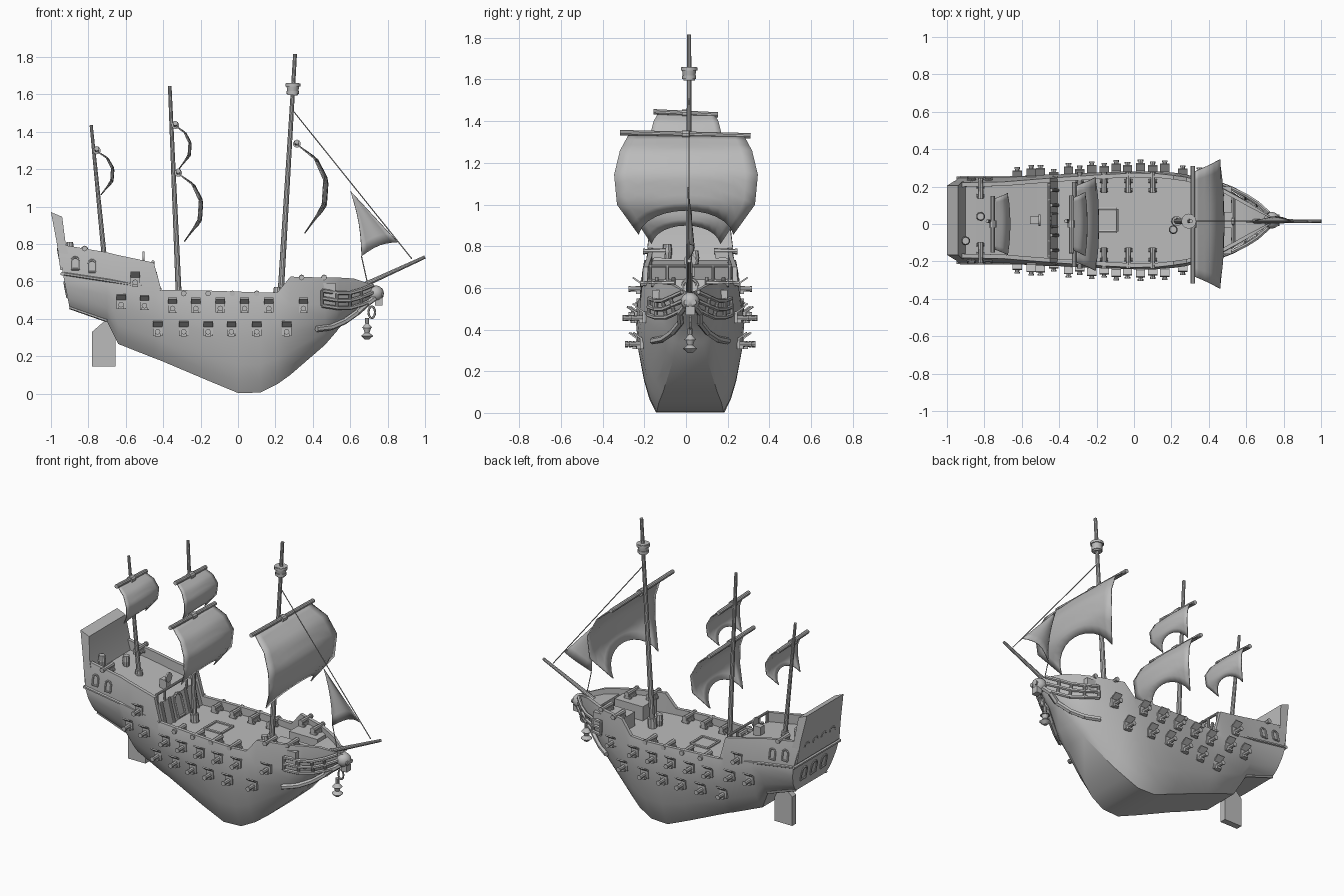
import bpy, bmesh, math
from mathutils import Matrix, Vector

if "Cube" in bpy.data.objects:
    bpy.data.objects.remove(bpy.data.objects["Cube"])

grey = bpy.data.materials.new("plain_grey")
grey.use_nodes = True
grey.diffuse_color = (0.5, 0.5, 0.5, 1)
grey.node_tree.nodes["Principled BSDF"].inputs["Base Color"].default_value = (0.5, 0.5, 0.5, 1)
MID = 0.02   # hull centre line


def finish(bm, name, y=MID, thick=0):
    bmesh.ops.recalc_face_normals(bm, faces=bm.faces)
    mesh = bpy.data.meshes.new(name)
    bm.to_mesh(mesh)
    bm.free()
    mesh.materials.append(grey)
    ob = bpy.data.objects.new(name, mesh)
    ob.location.y = y
    bpy.context.collection.objects.link(ob)
    if thick:
        ob.modifiers.new("thickness", "SOLIDIFY").thickness = thick
    bpy.ops.object.select_all(action="DESELECT")
    ob.select_set(True)
    bpy.context.view_layer.objects.active = ob
    bpy.ops.object.shade_smooth_by_angle(angle=math.radians(35))
    return ob


def box(bm, centre, size, rot=None):
    m = Matrix.Translation(centre) @ (rot or Matrix()) @ Matrix.Diagonal((*size, 1))
    bmesh.ops.create_cube(bm, size=1, matrix=m)


def rod(bm, a, b, r, r2=None, sides=10):
    a, b = Vector(a), Vector(b)
    turn = (b - a).to_track_quat("Z", "Y").to_matrix().to_4x4()
    bmesh.ops.create_cone(bm, cap_ends=True, segments=sides, radius1=r, radius2=r if r2 is None else r2,
                          depth=(b - a).length, matrix=Matrix.Translation((a + b) / 2) @ turn)


def path(bm, pts, r, closed=False):
    for a, b in zip(pts, pts[1:] + (pts[:1] if closed else [])):
        rod(bm, a, b, r, sides=6)


def loft(bm, rings):
    rows = [[bm.verts.new(p) for p in ring] for ring in rings]
    n = len(rows[0])
    for a, b in zip(rows, rows[1:]):
        for i in range(n):
            bm.faces.new((a[i], a[(i + 1) % n], b[(i + 1) % n], b[i]))
    bm.faces.new(rows[0])
    bm.faces.new(rows[-1])


# Hull stations: x, keel z, floor half width, wale half width, rail half width, wale z, rail z
STATIONS = [(-.9, .455, .15, .23, .2, .63, .8), (-.7, .385, .15, .23, .205, .6, .755),
            (-.64, .265, .12, .235, .21, .58, .74), (-.45, .19, .14, .245, .225, .52, .7),
            (-.41, .175, .14, .245, .228, .5, .555), (-.15, .065, .16, .258, .245, .46, .55),
            (0, .003, .165, .262, .252, .46, .545), (.12, .005, .16, .262, .25, .46, .54),
            (.21, .05, .15, .255, .24, .46, .54), (.28, .1, .13, .245, .23, .47, .625),
            (.465, .26, .08, .185, .175, .48, .62), (.53, .335, .06, .15, .14, .49, .62),
            (.54, .35, .056, .142, .135, .49, .62), (.62, .43, .03, .09, .09, .53, .615),
            (.74, .535, .004, .012, .014, .55, .575)]


def side(st):
    x, zk, wb, ww, wt, zw, zt = st
    curve = [(wb + (ww - wb) * f, zk + (zw - zk) * g) for f, g in ((0, 0), (.32, .14), (.58, .33), (.87, .66), (1, 1))]
    return curve + [(wt, zt)]


def hull_y(x, z):
    """Half width of the hull skin at x and z."""
    def at(st):
        s = side(st)
        for (y0, z0), (y1, z1) in zip(s, s[1:]):
            if z <= z1:
                return y0 + (y1 - y0) * max(0, (z - z0) / (z1 - z0))
        return s[-1][0]
    for a, b in zip(STATIONS, STATIONS[1:]):
        if x <= b[0]:
            t = (x - a[0]) / (b[0] - a[0])
            return at(a) * (1 - t) + at(b) * t
    return 0


def deck_z(st):
    return .5 if -.42 < st[0] < .535 else st[-1] - .035 if st[0] > 0 else st[-1] - .06


def ring(st):
    half = side(st)
    inner = st[4] - min(.022, st[4] / 2)
    half += [(inner, st[-1]), (inner, deck_z(st))]
    loop = half + [(-y, z) for y, z in reversed(half)]
    rake = .194 if st is STATIONS[0] else 0
    return [(st[0] - rake * (z - .455), y, z) for y, z in loop]


bm = bmesh.new()
loft(bm, [ring(s) for s in STATIONS])
finish(bm, "hull")

# Raised stern board, rudder and side ledges
bm = bmesh.new()
loft(bm, [[(x, y, z), (x2, y, z2), (x2, -y, z2), (x, -y, z)] for x, z, x2, z2, y in
          ((-.95, .66, -.88, .66, .215), (-.968, .8, -.92, .79, .205), (-1, .97, -.94, .945, .185))])
finish(bm, "stern_board")
bm = bmesh.new()
loft(bm, [[(-.78, y, .145), (-.655, y, .145), (-.655, y, .39), (-.7, y, .4), (-.78, y, .33)] for y in (-.02, .02)])
finish(bm, "rudder")
bm = bmesh.new()
for s in (1, -1):
    path(bm, [(x, s * hull_y(x, z), z) for x, z in ((-.93, .64), (-.7, .605), (-.41, .556))], .009)
    path(bm, [(x, s * hull_y(x, z), z) for x, z in ((-.9, .46), (-.7, .39))], .009)
path(bm, [(-.94, -.235, .64), (-.94, .235, .64)], .01)
finish(bm, "ledges")


# Arched windows on the quarters and the stern, and the cabin door
def arch(w, h):
    top = [(w * math.cos(a), h * .4 + w * math.sin(a)) for a in (math.pi * i / 6 for i in range(7))]
    return [(w, -h / 2)] + top + [(-w, -h / 2)]


bm = bmesh.new()
for s in (1, -1):
    for x, z in ((-.87, .69), (-.78, .675)):
        path(bm, [(x + u, s * (hull_y(x, z + v) + .003), z + v) for u, v in arch(.019, .05)], .006, True)
for y, z, h in [(k * .085, .72, .07) for k in (-1.5, -.5, .5, 1.5)] + [(k * .1, .545, .06) for k in (-1, 0, 1)]:
    path(bm, [(-.9 - .194 * (z + v - .455), y + u, z + v) for u, v in arch(.026, h)], .007, True)
path(bm, [(-.41 - .267 * (v + .065), u, .565 + v) for u, v in arch(.035, .11)], .008, True)
for y in (-.16, -.08, .08, .16):
    rod(bm, (-.408, y, .5), (-.444, y, .65), .009)
finish(bm, "window_and_door_frames")

# Poop rail, hatch, barrels, wheel
bm = bmesh.new()
for y in (-.19, -.11, .11, .19):
    rod(bm, (-.455, y, .63), (-.455, y, .71), .008)
rod(bm, (-.455, -.2, .705), (-.455, .2, .705), .008)
finish(bm, "poop_rail")
bm = bmesh.new()
path(bm, [(-.21, -.06, .505), (-.09, -.06, .505), (-.09, .06, .505), (-.21, .06, .505)], .008, True)
finish(bm, "hatch_frame")
bm = bmesh.new()
for x, y, z in ((-.9, -.11, .74), (.21, -.05, .5), (.5, -.1, .5), (.5, .1, .5), (-.82, .02, .71)):
    rod(bm, (x, y, z), (x, y, z + .035), .019, .024)
    rod(bm, (x, y, z + .035), (x, y, z + .07), .024, .019)
finish(bm, "barrels")
bm = bmesh.new()
box(bm, (-.53, 0, .685), (.05, .04, .06))
rod(bm, (-.51, 0, .73), (-.5, 0, .73), .03, sides=12)
finish(bm, "steering_wheel")


# Guns
def gun(bm, x, y, z, s, length):
    rod(bm, (x, y - s * length * .5, z), (x, y + s * length * .5, z), .016, .011, 8)
    rod(bm, (x, y + s * length * .42, z), (x, y + s * length * .52, z), .015, .015, 8)


bm = bmesh.new()
for s in (1, -1):
    for x, y, z in [(k, .2, .535) for k in (-.29, -.16, -.03, .1)] + [(-.82, .17, .775), (.34, .18, .62), (.46, .13, .62)]:
        gun(bm, x, s * y, z, s, .11)
        box(bm, (x, s * (y - .015), z - .02), (.03, .07, .025))
        for k in (-.04, .01):
            rod(bm, (x - .022, s * (y + k), z - .027), (x + .022, s * (y + k), z - .027), .01)
    for y in (.11, .17):
        if y < .15:
            box(bm, (.42, s * y, .545), (.2, .14, .09))
finish(bm, "deck_guns")

ports = [(k, .46) for k in (-.35, -.225, -.095, .035, .165, .35)] + [(-.625, .48), (-.5, .475), (-.55, .6)]
ports += [(k, .335) for k in (-.43, -.29, -.16, -.035, .1, .26)]
bm = bmesh.new()
for s in (1, -1):
    for x, z in ports:
        y = hull_y(x, z)
        box(bm, (x, s * y, z), (.05, .016, .055))
        gun(bm, x, s * (y + .015), z - .005, s, .09)
        tilt = Matrix.Rotation(s * math.radians(35), 4, "X")
        box(bm, (x, s * (y + .022), z + .036), (.05, .048, .008), tilt)
        box(bm, (x, s * (y + .01), z - .022), (.03, .03, .014))
finish(bm, "gun_ports")

# Masts and crow's nest
bm = bmesh.new()
for a, b, r in (((.225, 0, .48), (.305, 0, 1.815), .017), ((-.315, 0, .48), (-.365, 0, 1.645), .016),
                ((-.71, 0, .68), (-.785, 0, 1.435), .014), ((.53, 0, .515), (1, 0, .73), .015)):
    rod(bm, a, b, r, r * .6)
    rod(bm, a, Vector(a).lerp(Vector(b), .06), r * 1.6)
finish(bm, "masts_and_bowsprit", .015)
bm = bmesh.new()
rod(bm, (.292, 0, 1.595), (.294, 0, 1.66), .027, .036, 12)
for z, r in ((1.61, .033), (1.65, .04)):
    rod(bm, (.293, 0, z - .008), (.293, 0, z + .008), r, sides=12)
finish(bm, "lookout_basket", .015)

# Square sails: forward bulge, drop, half width at five heights
CUT = [(0, 0, .8), (.65, .16, .92), (1, .4, 1), (.94, .7, .96), (.3, 1, .66)]


def sail(name, x, z, depth, drop, half):
    bm = bmesh.new()
    rows, cols, grid = 12, 12, []
    for i in range(rows + 1):
        line = []
        for j in range(cols + 1):
            u = 2 * j / cols - 1
            v = i / rows * (1 - .2 * (1 - u * u)) * 4
            k = min(3, int(v))
            f, d, w = (a + (b - a) * (v - k) for a, b in zip(CUT[k], CUT[k + 1]))
            line.append(bm.verts.new((x + depth * f * (1 - .14 * u * u), half * w * u, z - drop * d)))
        grid.append(line)
    for a, b in zip(grid, grid[1:]):
        for j in range(cols):
            bm.faces.new((a[j], a[j + 1], b[j + 1], b[j]))
    finish(bm, name, 0, .006)
    bm = bmesh.new()
    rod(bm, (x, -half * .92, z + .01), (x, half * .9, z - .005), .013)
    rod(bm, (x, -.02, z), (x, .02, z), .021)
    finish(bm, name + "_yard", 0)


sail("fore_sail", .315, 1.335, .17, .48, .345)
sail("main_lower_sail", -.32, 1.18, .135, .37, .25)
sail("main_upper_sail", -.335, 1.435, .088, .235, .17)
sail("mizzen_sail", -.755, 1.3, .095, .24, .165)

# Jib: fan of strips between its head and its hollow foot
bm = bmesh.new()
head, tack, clew = Vector((.6, 0, 1.085)), Vector((.855, 0, .81)), Vector((.66, 0, .735))
foot = [clew.lerp(tack, t / 6) + Vector((0, 0, .02 * math.sin(math.pi * t / 6))) for t in range(7)]
grid = [[bm.verts.new(head.lerp(p, k / 6) + Vector((.015 * math.sin(math.pi * k / 6) * (1 - j / 6),
         .03 * math.sin(math.pi * j / 6) * k / 6, 0))) for j, p in enumerate(foot)] for k in range(1, 7)]
tip = bm.verts.new(head)
for j in range(6):
    bm.faces.new((tip, grid[0][j], grid[0][j + 1]))
    for a, b in zip(grid, grid[1:]):
        bm.faces.new((a[j], b[j], b[j + 1], a[j + 1]))
finish(bm, "jib", .012, .004)
bm = bmesh.new()
path(bm, [(.288, 0, 1.52), (.93, 0, .72)], .003)
path(bm, [tuple(clew), (.69, 0, .6)], .003)
finish(bm, "ropes", .015)

# Curved head rails with balusters
bm = bmesh.new()
for s in (1, -1):
    lines = []
    for z in (.55, .51, .47):
        lines.append([(x, s * (hull_y(x, z) + out), z + dz) for x, out, dz in
                      ((.45, .012, 0), (.53, .02, -.012), (.6, .03, -.012), (.66, .03, .005), (.72, .015, .03))])
        path(bm, lines[-1], .011)
    for top, low in zip(lines[0][:4], lines[2][:4]):
        rod(bm, top, low, .009)
    path(bm, [(x, s * (hull_y(x, z) + .015), z) for x, z in
              ((.42, .345), (.5, .355), (.57, .385), (.64, .435), (.69, .48), (.73, .51))], .016)
finish(bm, "head_rails")

# Skull figurehead with a hanging lantern
bm = bmesh.new()
skull = Matrix.Translation((.735, 0, .535)) @ Matrix.Diagonal((.045, .045, .043, 1))
bmesh.ops.create_uvsphere(bm, u_segments=16, v_segments=10, radius=1, matrix=skull)
box(bm, (.752, 0, .49), (.04, .045, .04))
for y in (-.018, .018):
    rod(bm, (.77, y, .53), (.779, y, .53), .013)
finish(bm, "skull_figurehead")
bm = bmesh.new()
path(bm, [(.715 + .018 * math.cos(a), 0, .435 + .032 * math.sin(a)) for a in (math.pi * k / 5 for k in range(10))], .006, True)
for z, z2, r, r2 in ((.375, .405, .012, .012), (.35, .375, .03, .008), (.325, .35, .014, .022),
                     (.308, .325, .034, .014), (.288, .308, .012, .034)):
    rod(bm, (.69, 0, z), (.69, 0, z2), r, r2)
finish(bm, "hanging_lantern")
